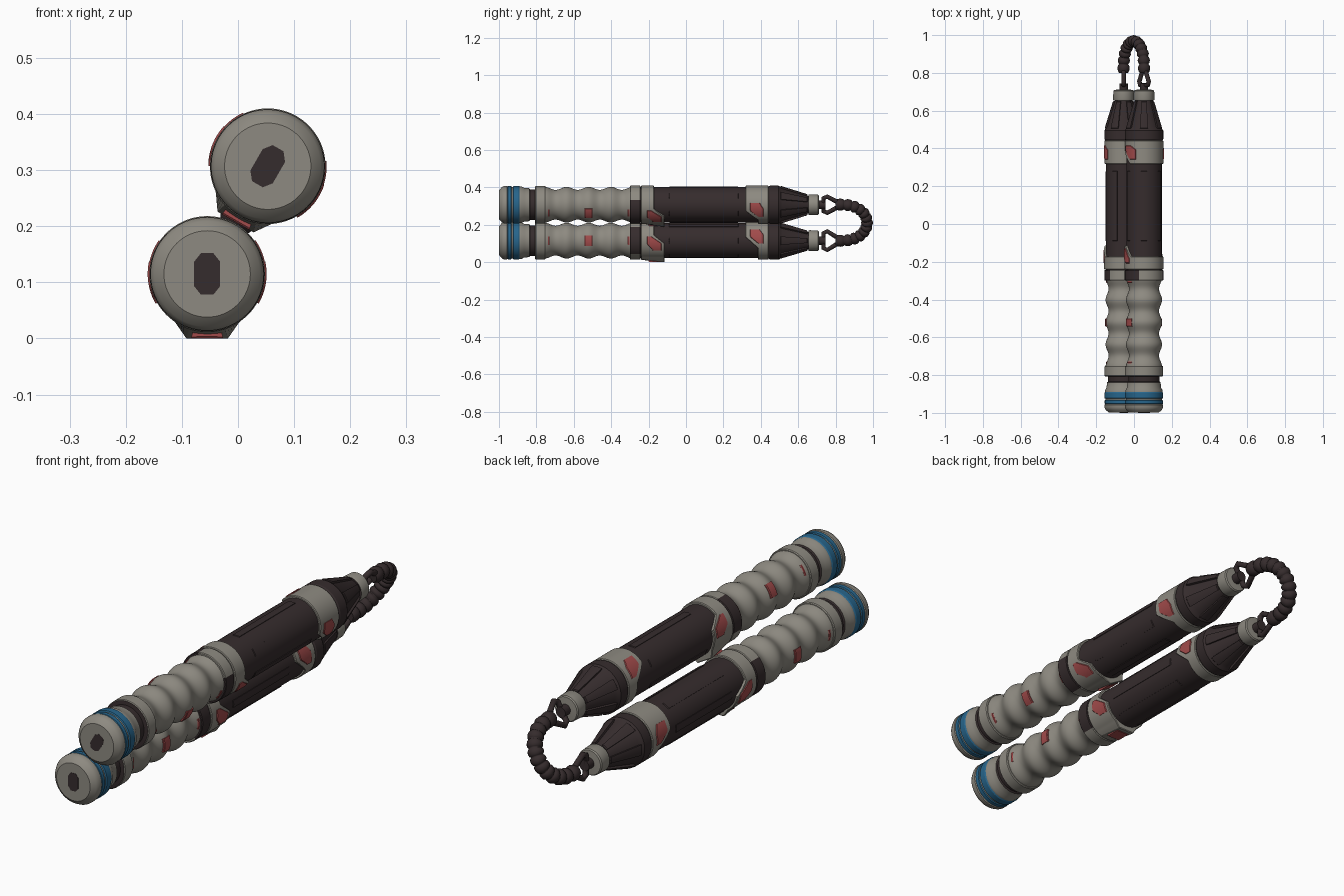
import bpy, bmesh, math
from mathutils import Matrix, Vector

if "Cube" in bpy.data.objects:
    bpy.data.objects.remove(bpy.data.objects["Cube"])

def material(name, col):
    m = bpy.data.materials.new(name)
    m.diffuse_color = (*col, 1)
    m.use_nodes = True
    m.node_tree.nodes["Principled BSDF"].inputs["Base Color"].default_value = m.diffuse_color
    return m

GREY = material("warm_grey", (0.27, 0.255, 0.22))
DARK = material("dark_brown", (0.036, 0.025, 0.026))
BLUE = material("blue", (0.02, 0.13, 0.26))
RED = material("faded_red", (0.36, 0.07, 0.07))
MATS = [GREY, DARK, BLUE, RED]
G, D, B, R = range(4)
rad = math.radians

def finish(name, bm, frame, angle=30):
    bmesh.ops.recalc_face_normals(bm, faces=bm.faces)
    me = bpy.data.meshes.new(name)
    bm.to_mesh(me)
    bm.free()
    for m in MATS:
        me.materials.append(m)
    ob = bpy.data.objects.new(name, me)
    bpy.context.collection.objects.link(ob)
    ob.matrix_world = frame
    bpy.ops.object.select_all(action='DESELECT')
    ob.select_set(True)
    bpy.context.view_layer.objects.active = ob
    bpy.ops.object.shade_smooth_by_angle(angle=rad(angle))
    return ob

def polar(r, a, y):
    return (r * math.cos(a), y, r * math.sin(a))

def lathe(name, prof, frame, n=64):
    """prof: (y, radius, colour of the band up to the next point)"""
    bm = bmesh.new()
    rows = [[bm.verts.new(polar(max(r, 1e-4), 2 * math.pi * i / n, y)) for i in range(n)]
            for y, r, _ in prof]
    for (y, r, c), a, b in zip(prof, rows, rows[1:]):
        for i in range(n):
            j = (i + 1) % n
            bm.faces.new((a[i], a[j], b[j], b[i])).material_index = c
    return finish(name, bm, frame)

def shell(name, a0, a1, ylo, yhi, radius, mat, frame, n=12, depth=0.014, ch=0.003):
    """Curved plate around the stick between two angles (degrees)."""
    bm = bmesh.new()
    full = a1 - a0 >= 360
    rows = []
    for i in range(n if full else n + 1):
        a = rad(a0 + (a1 - a0) * i / n)
        lo = ylo(a) if callable(ylo) else ylo
        hi = yhi(a) if callable(yhi) else yhi
        rf = radius if callable(radius) else (lambda a, y: radius)
        sec = [(lo, -depth), (lo, -ch), (lo + ch, 0), (hi - ch, 0), (hi, -ch), (hi, -depth)]
        rows.append([bm.verts.new(polar(rf(a, y) + d, a, y)) for y, d in sec])
    for a, b in zip(rows, rows[1:] + (rows[:1] if full else [])):
        for k in range(6):
            bm.faces.new((a[k], a[(k + 1) % 6], b[(k + 1) % 6], b[k])).material_index = mat
    if not full:
        for end in (rows[0], rows[-1]):
            bm.faces.new(end).material_index = mat
    return finish(name, bm, frame)

def tube(name, pts, radii, mat, frame, cyclic=False):
    cu = bpy.data.curves.new(name, 'CURVE')
    cu.dimensions = '3D'
    cu.bevel_depth = 1.0
    cu.bevel_resolution = 4
    cu.use_fill_caps = True
    s = cu.splines.new('POLY')
    s.points.add(len(pts) - 1)
    for p, co, r in zip(s.points, pts, radii):
        p.co = (*co, 1)
        p.radius = r
    s.use_cyclic_u = cyclic
    s.use_smooth = True
    cu.materials.append(mat)
    ob = bpy.data.objects.new(name, cu)
    bpy.context.collection.objects.link(ob)
    ob.matrix_world = frame

def ramp(x, x0, x1, v0, v1):
    t = min(1, max(0, (x - x0) / (x1 - x0)))
    return v0 + (v1 - v0) * t

def foot_radius(a, y):
    """Round collar with a flat trapezoid foot pointing down."""
    s, c = math.sin(a), abs(math.cos(a))
    if s > -0.3:
        return 0.103
    bump = max(0.103, min(0.115 / -s, 0.0963 / (0.82 * c - 0.574 * s)))
    return bump if y > -0.235 else 0.103

def stick(tag, frame):
    # end cap with blue bands
    lathe("end_cap_" + tag, [
        (-0.999, 0, G), (-0.999, .077, G), (-.985, .094, G), (-.972, .101, G), (-.957, .101, G),
        (-.954, .097, B), (-.951, .1, B), (-.935, .1, B), (-.932, .096, G), (-.925, .096, B),
        (-.922, .101, B), (-.895, .101, B), (-.89, .098, G), (-.88, .098, G), (-.865, .09, G),
        (-.838, .088, D), (-.834, .082, D), (-.808, .082, D), (-.806, .098, G), (-.803, .101, G),
        (-.755, .101, G), (-.751, .098, G), (-.75, .08, G)], frame)
    # dark slot in the cap
    bm = bmesh.new()
    f = bm.faces.new([bm.verts.new((x * sx, -1.0, z * sz)) for x, z, sx, sz in [
        (.023, .022, 1, 1), (.011, .037, 1, 1), (.011, .037, -1, 1), (.023, .022, -1, 1),
        (.023, .022, -1, -1), (.011, .037, -1, -1), (.011, .037, 1, -1), (.023, .022, 1, -1)]])
    f.material_index = D
    ext = bmesh.ops.extrude_face_region(bm, geom=[f])
    bmesh.ops.translate(bm, vec=(0, .004, 0), verts=[v for v in ext['geom'] if isinstance(v, bmesh.types.BMVert)])
    finish("cap_slot_" + tag, bm, frame)
    # rippled grip with thin seams on the crests
    wave = []
    for i in range(73):
        y = -.755 + .46 * i / 72
        wave.append((y, .0875 + .008 * math.cos(2 * math.pi * (y + .52) / .118), G))
    lathe("rippled_grip_" + tag, wave, frame)
    for a in (0, 180):
        shell("grip_marker_" + tag, a - 17, a + 17, -.542, -.5, .098, R, frame)
        for y in (-.745, -.312):
            shell("grip_edge_marker_" + tag, a - 14, a + 14, y, y + .016, .092, R, frame)
    # ring between grip and collar: dark sides, grey top and bottom
    for a in (0, 90, 180, 270):
        shell("grip_ring_" + tag, a - 45, a + 45, -.3, -.243, .102, G if a % 180 else D, frame, depth=.03)
    # dark main barrel and tapered neck
    lathe("barrel_" + tag, [
        (-.25, .08, D), (-.25, .094, D), (.44, .094, D), (.445, .099, D), (.45, .102, D), (.495, .102, D),
        (.505, .095, D), (.515, .088, D), (.655, .046, D), (.655, .054, G), (.66, .056, G), (.705, .054, G),
        (.71, .05, G), (.712, .022, D), (.745, .022, D), (.745, 0, D)], frame)
    for k in range(6):
        a = 60 * k
        shell("barrel_strip_" + tag, a - 9, a + 9, -.09, .28, .0965, D, frame)
        shell("neck_rib_" + tag, a - 13, a + 13, .505, .65,
              lambda a, y: ramp(y, .505, .65, .101, .056), D, frame, depth=.02)
    # stepped collars at both ends of the barrel
    shell("lower_collar_" + tag, 0, 360, -.24,
          lambda a: ramp(math.sin(a), -.15, .3, -.115, -.172), foot_radius, G, frame, n=120, depth=.03)
    shell("upper_collar_" + tag, 0, 360, lambda a: ramp(math.sin(a), -.4, .2, .385, .318),
          .442, .102, G, frame, n=120, depth=.03)
    # red panels set on the collars, mirrored left and right
    for side in (0, 1):
        def span(lo, hi):
            return (180 - hi, 180 - lo) if side else (lo, hi)
        a0, a1 = span(-30, 12)
        shell("lower_red_panel_" + tag, a0, a1, lambda a: ramp(math.sin(a), -.45, -.2, -.18, -.208),
              lambda a: ramp(math.sin(a), -.15, .21, -.13, -.185), .106, R, frame)
        a0, a1 = span(-8, 35)
        shell("upper_red_panel_" + tag, a0, a1, lambda a: ramp(math.sin(a), -.14, .2, .385, .342),
              lambda a: ramp(math.sin(a), .3, .57, .415, .395), .105, R, frame)
    shell("foot_red_panel_" + tag, -104, -76, -.2, -.135,
          lambda a, y: .1149 / -math.sin(a), R, frame)
    # triangular swivel link
    loop = [(0, .735, .04), (0, .755, .05), (0, .8, .022), (0, .822, .014),
            (0, .822, -.014), (0, .8, -.022), (0, .755, -.05), (0, .735, -.04)]
    tube("swivel_link_" + tag, loop, [.012] * 8, DARK, frame, True)

A = Vector((-.055, 0, .115))
C = Vector((.053, 0, .307))
stick("lower", Matrix.Translation(A))
stick("upper", Matrix.Translation(C) @ Matrix.Rotation(rad(30), 4, 'Y'))

# beaded cord joining the two sticks
mid, half = (A + C) / 2, (C - A) / 2
pts, radii = [], []
N, BEADS = 130, 13
for i in range(N + 1):
    t = math.pi * i / N
    p = mid - half * math.cos(t) * (1 + .12 * math.sin(t))
    p.y = .8 + .168 * math.sin(t) ** .9
    pts.append(p)
    radii.append(.023 + .009 * abs(math.sin(BEADS * t)) ** .6)
tube("beaded_cord", pts, radii, DARK, Matrix())
